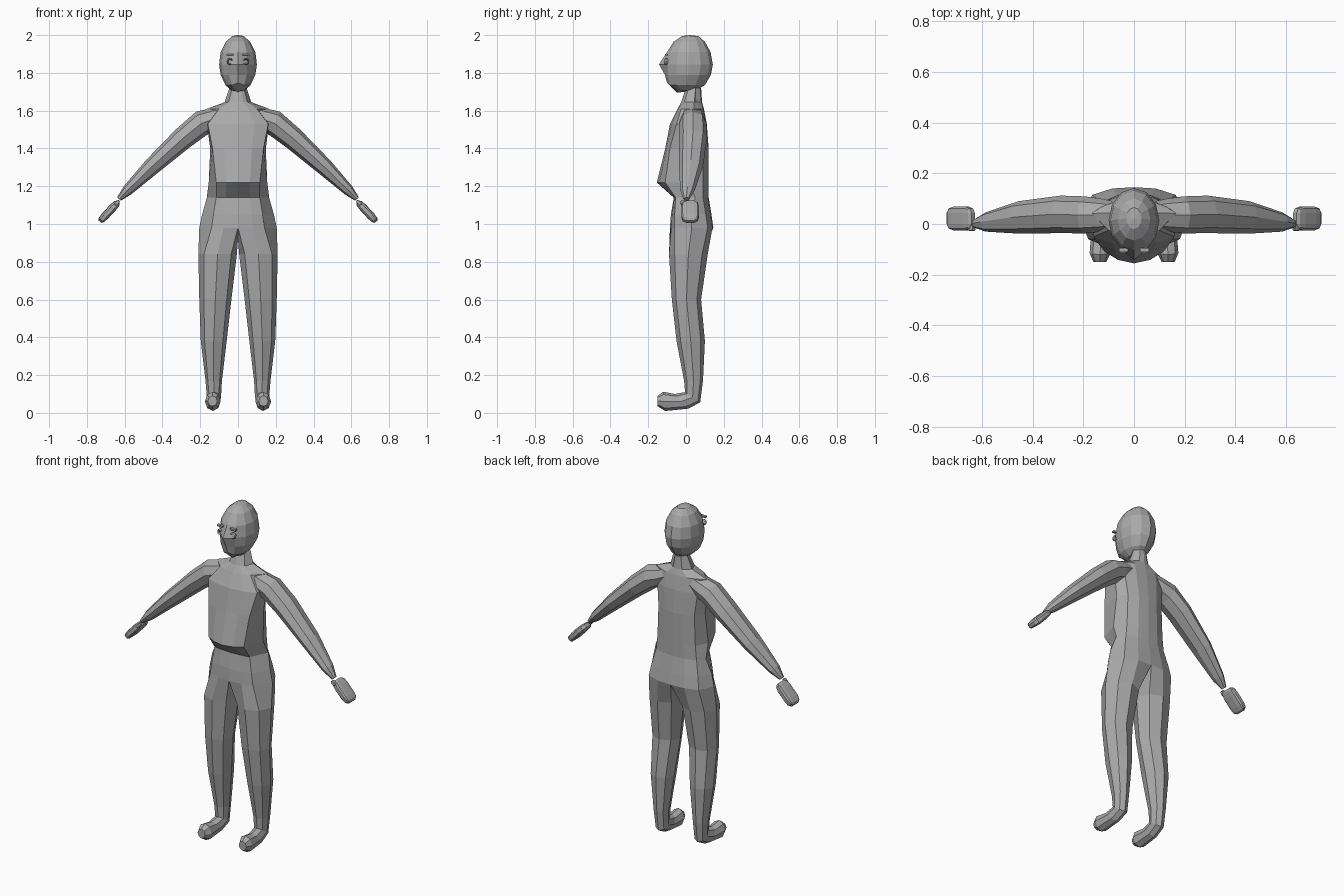
import bpy, bmesh, math
from mathutils import Vector

if "Cube" in bpy.data.objects:
    bpy.data.objects.remove(bpy.data.objects["Cube"])

gray = bpy.data.materials.new("plain_gray")
gray.diffuse_color = (0.4, 0.4, 0.4, 1)
gray.use_nodes = True
gray.node_tree.nodes["Principled BSDF"].inputs["Base Color"].default_value = gray.diffuse_color


def finish(bm, name, mirror=True):
    """Turn a bmesh into a flat shaded object, mirrored across x = 0."""
    bmesh.ops.recalc_face_normals(bm, faces=bm.faces)
    me = bpy.data.meshes.new(name)
    bm.to_mesh(me)
    bm.free()
    me.materials.append(gray)
    ob = bpy.data.objects.new(name, me)
    bpy.context.collection.objects.link(ob)
    if mirror:
        m = ob.modifiers.new("mirror", 'MIRROR')
        m.use_clip = True
        m.merge_threshold = 0.0005
    return ob


def bridge(bm, a, b, closed=True):
    n = len(a)
    for i in range(n if closed else n - 1):
        j = (i + 1) % n
        bm.faces.new((a[i], a[j], b[j], b[i]))


def loft(bm, rings, caps=True):
    vs = [[bm.verts.new(p) for p in r] for r in rings]
    for a, b in zip(vs, vs[1:]):
        bridge(bm, a, b)
    if caps:
        bm.faces.new(vs[0])
        bm.faces.new(vs[-1])
    return vs


def oval(front, back, x0, x1, n=8, start=-45):
    """Ring spanning front to back (y, z) points and x0 to x1."""
    f, b = Vector((0, *front)), Vector((0, *back))
    mid, half = (f + b) / 2, (f - b) / 2
    out = []
    for i in range(n):
        t = math.radians(start + 360 * i / n)
        out.append(mid + half * math.cos(t)
                   + Vector(((x0 + x1) / 2 + (x1 - x0) / 2 * math.sin(t), 0, 0)))
    return out


# Torso half: z, front y, back y, half width, front panel width, panel curve
bm = bmesh.new()
torso = [(1.72, 0.00, .085, .045, .03, .015), (1.645, -.025, .09, .07, .05, .015),
         (1.61, -.045, .10, .165, .10, .02), (1.53, -.085, .115, .165, .16, .035),
         (1.40, -.11, .125, .147, .135, .025), (1.22, -.155, .125, .155, .115, .045),
         (1.14, -.065, .125, .165, .115, .01), (1.05, -.08, .14, .19, .13, .02),
         (.98, -.085, .15, .205, .14, .025)]
prev = None
for z, yf, yb, w, wf, d in torso:
    pts = [(0, yf, z), (wf * .55, yf + d * .3, z), (wf, yf + d, z),
           (w, yf * .4 + yb * .6 if z > 1.1 else .03, z),
           (w * .8, yb - .035, z), (w * .42, yb - .01, z), (0, yb - .005, z)]
    ring = [bm.verts.new(p) for p in pts]
    if prev:
        bridge(bm, prev, ring, closed=False)
    prev = ring

# Leg and foot continue from the hip ring and the crotch point
prev = prev + [bm.verts.new((0, .03, .92))]
leg = [((-.09, .84), (.115, .84), .006, .21), ((-.075, .60), (.08, .60), .035, .205),
       ((-.05, .38), (.10, .38), .06, .197), ((-.01, .17), (.09, .17), .085, .172),
       ((-.005, .11), (.075, .055), .09, .165), ((-.06, .10), (.01, .022), .095, .168),
       ((-.12, .112), (-.11, .01), .092, .175), ((-.15, .09), (-.15, .035), .11, .16)]
for args in leg:
    ring = [bm.verts.new(p) for p in oval(*args)]
    bridge(bm, prev, ring)
    prev = ring
bm.faces.new(prev)
finish(bm, "body_and_legs")

# Arm: x, y, z of centre, thickness in the front plane, thickness in y, slant
bm = bmesh.new()
arm = [(.06, .035, 1.585, .045, .05, 0), (.13, .035, 1.555, .06, .065, 10),
       (.195, .036, 1.532, .068, .073, 24), (.29, .038, 1.455, .060, .074, 40),
       (.455, .026, 1.305, .046, .064, 44), (.585, .008, 1.178, .029, .038, 46),
       (.63, .002, 1.132, .013, .016, 48)]
rings = []
for x, y, z, r, ry, s in arm:
    up = Vector((math.sin(math.radians(s)), 0, math.cos(math.radians(s))))
    rings.append([Vector((x, y, z)) + up * r * math.cos(i * math.pi / 4)
                  + Vector((0, ry, 0)) * math.sin(i * math.pi / 4) for i in range(8)])
loft(bm, rings)
finish(bm, "arms")


def pebble(name, centre, size, slant):
    """Small rounded block, bevelled from a cube."""
    bm = bmesh.new()
    bmesh.ops.create_cube(bm, size=2)
    bmesh.ops.bevel(bm, geom=bm.edges[:], offset=.55, segments=2, profile=.5,
                    affect='EDGES')
    c, s = math.cos(math.radians(slant)), math.sin(math.radians(slant))
    for v in bm.verts:
        x, y, z = v.co.x * size[0], v.co.y * size[1], v.co.z * size[2]
        v.co = Vector(centre) + Vector((x * c + z * s, y, z * c - x * s))
    finish(bm, name)


pebble("hands", (.683, .022, 1.065), (.072, .047, .021), 47)
pebble("thumbs", (.640, -.016, 1.112), (.016, .012, .009), 47)

# Head: z, front y, back y, half width; the fourth row carries the nose
bm = bmesh.new()
head = [(1.995, -.02, .065, .030), (1.965, -.065, .10, .064), (1.91, -.10, .13, .092),
        (1.845, -.115, .142, .10), (1.79, -.112, .132, .092), (1.735, -.10, .10, .066),
        (1.708, -.05, .055, .036)]
rings = [oval((f, z), (b, z), -w, w, 12, 0) for z, f, b, w in head]
rings[3][0].y = -.143
for r, dz in ((rings[5], -.012), (rings[6], .012)):
    r[0].z -= dz
vs = loft(bm, rings, caps=False)
for ring, tip in ((vs[0], (0, .02, 2.0)), (vs[-1], (0, .01, 1.70))):
    t = bm.verts.new(tip)
    for i in range(12):
        bm.faces.new((ring[i], ring[(i + 1) % 12], t))
finish(bm, "head", mirror=False)

# Brows: little bars above the eyes
bm = bmesh.new()
bmesh.ops.create_cube(bm, size=1)
for v in bm.verts:
    v.co = Vector((.042 + v.co.x * .036, -.103 + v.co.y * .016, 1.896 + v.co.z * .010))
finish(bm, "brows")

# Eye rims: open rings on the face
bm = bmesh.new()
rings = []
for i in range(9):
    a = math.radians(-150 + 300 * i / 8)
    out = Vector((math.cos(a), 0, math.sin(a)))
    rings.append([Vector((.042, -.105, 1.86)) + out * (.014 + .0045 * math.cos(k * math.pi / 2))
                  + Vector((0, .010 * math.sin(k * math.pi / 2), 0)) for k in range(4)])
loft(bm, rings)
finish(bm, "eye_rims")
